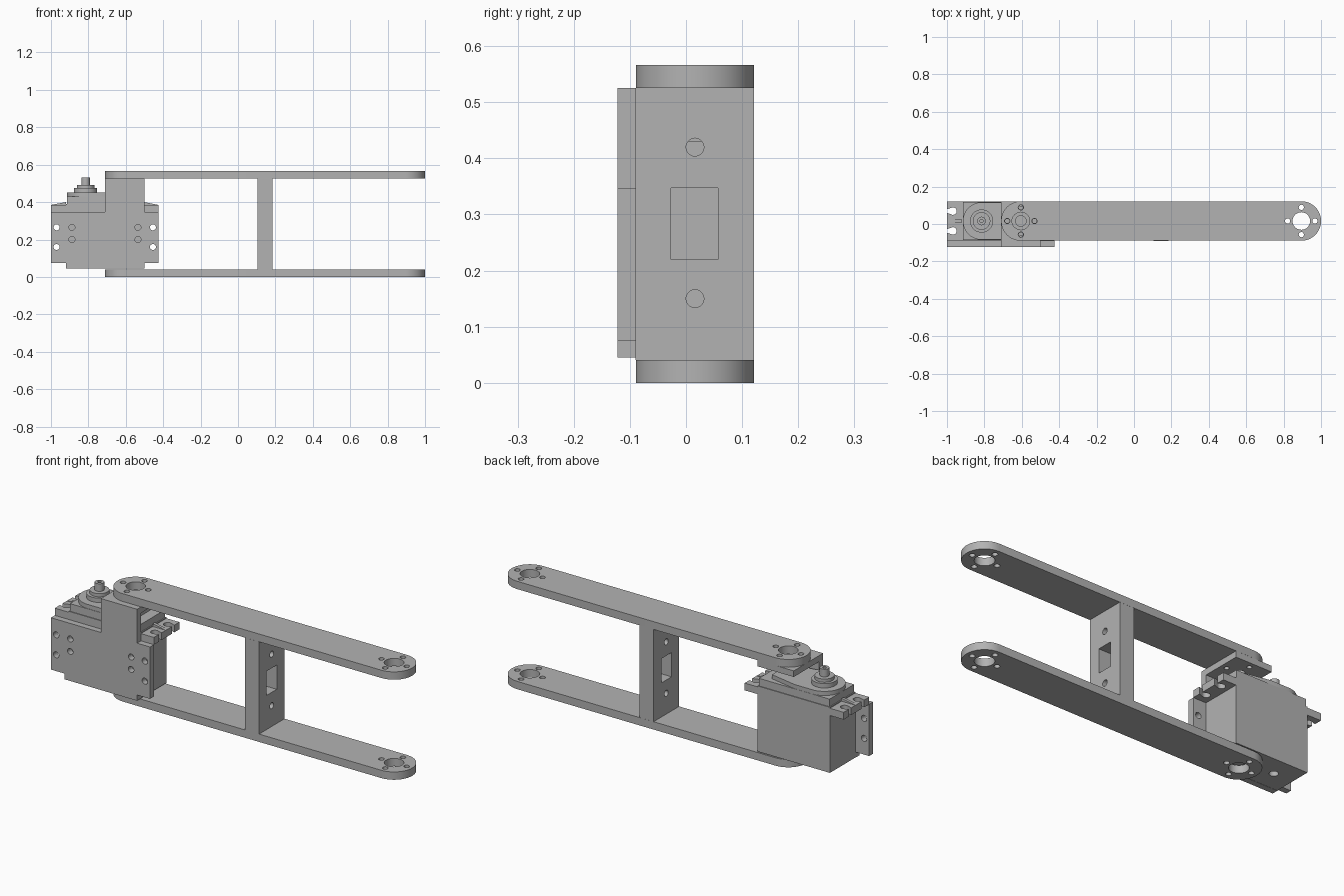
import bpy, bmesh
from math import pi, sin, cos, radians
from mathutils import Matrix

cube = bpy.data.objects.get("Cube")
if cube:
    bpy.data.objects.remove(cube, do_unlink=True)

grey = bpy.data.materials.new("plain_grey")
grey.use_nodes = True
GREY = (0.45, 0.45, 0.45, 1)
grey.diffuse_color = GREY
grey.node_tree.nodes["Principled BSDF"].inputs["Base Color"].default_value = GREY

MID = 0.016            # centre line of the arms and motor in y
FRONT, BACK = -0.09, 0.121
# Plane frames: sketch (u, v) plus extrusion w, mapped to the world axes
TOP = Matrix.Identity(4)
FACE = Matrix(((1, 0, 0, 0), (0, 0, 1, 0), (0, 1, 0, 0), (0, 0, 0, 1)))
SIDE = Matrix(((0, 0, 1, 0), (1, 0, 0, 0), (0, 1, 0, 0), (0, 0, 0, 1)))


def arc(u, v, r, start=0, end=360, n=32):
    last = n if end - start == 360 else n - 1
    return [(u + r * cos(radians(start + (end - start) * i / last)),
             v + r * sin(radians(start + (end - start) * i / last))) for i in range(n)]


def rect(u0, u1, v0, v1):
    return [(u0, v0), (u1, v0), (u1, v1), (u0, v1)]


def finish(name, bm):
    bmesh.ops.recalc_face_normals(bm, faces=bm.faces)
    mesh = bpy.data.meshes.new(name)
    bm.to_mesh(mesh)
    bm.free()
    mesh.materials.append(grey)
    obj = bpy.data.objects.new(name, mesh)
    bpy.context.collection.objects.link(obj)
    bpy.ops.object.select_all(action="DESELECT")
    obj.select_set(True)
    bpy.context.view_layer.objects.active = obj
    bpy.ops.object.shade_smooth_by_angle(angle=radians(30))
    return obj


def panel(name, frame, outline, w0, w1, holes=()):
    """Extrude a filled outline with holes from w0 to w1."""
    curve = bpy.data.curves.new(name + "_sketch", "CURVE")
    curve.dimensions, curve.fill_mode = "2D", "BOTH"
    curve.extrude = (w1 - w0) / 2
    for loop in [outline, *holes]:
        spline = curve.splines.new("POLY")
        spline.points.add(len(loop) - 1)
        for p, (u, v) in zip(spline.points, loop):
            p.co = (u, v, 0, 1)
        spline.use_cyclic_u = True
    sketch = bpy.data.objects.new(name + "_sketch", curve)
    bpy.context.collection.objects.link(sketch)
    bpy.context.view_layer.update()
    evaluated = sketch.evaluated_get(bpy.context.evaluated_depsgraph_get())
    bm = bmesh.new()
    flat = evaluated.to_mesh()
    bm.from_mesh(flat)
    evaluated.to_mesh_clear()
    bpy.data.objects.remove(sketch, do_unlink=True)
    bpy.data.curves.remove(curve)
    bmesh.ops.remove_doubles(bm, verts=bm.verts, dist=0.0001)
    bm.transform(frame @ Matrix.Translation((0, 0, (w0 + w1) / 2)))
    return finish(name, bm)


def bolt_ring(x, centre_r, bolt_r=0.014):
    """Centre hole with four bolt holes around it."""
    return [arc(x, MID, centre_r)] + [
        arc(x + 0.073 * cos(i * pi / 2), MID + 0.073 * sin(i * pi / 2), bolt_r, n=16)
        for i in range(4)]


# Two long arms with rounded ends
R = 0.1055
arm = arc(1 - R, MID, R, -90, 90) + arc(-0.605, MID, R, 90, 270)
for name, z in (("lower_arm", 0), ("upper_arm", 0.525)):
    panel(name, TOP, arm, z, z + 0.041, bolt_ring(1 - R, 0.047) + bolt_ring(-0.605, 0.047))

# Upright web between the arms
panel("cross_web", SIDE, rect(FRONT, BACK, 0.041, 0.525), 0.103, 0.185,
      [rect(-0.027, 0.057, 0.22, 0.347), arc(MID, 0.15, 0.016, n=20), arc(MID, 0.42, 0.016, n=20)])

# Mounting bracket: front plate and top flange
plate = [(-1, 0.075), (-0.92, 0.075), (-0.92, 0.045), (-0.5, 0.045), (-0.5, 0.075),
         (-0.425, 0.075), (-0.425, 0.347), (-0.5, 0.347), (-0.5, 0.525),
         (-0.71, 0.525), (-0.71, 0.347), (-1, 0.347)]
screws = []
for outer, inner in ((-0.97, -0.888), (-0.455, -0.535)):
    screws += [arc(outer, z, 0.016, n=20) for z in (0.16, 0.265)]
    screws += [arc(inner, z, 0.016, n=20) for z in (0.2, 0.265)]
panel("bracket_plate", FACE, plate, -0.122, FRONT, screws)
panel("bracket_flange", TOP, rect(-0.71, -0.5, FRONT, BACK), 0.493, 0.525,
      bolt_ring(-0.605, 0.028, 0.012))

# Motor case in stacked sections, with a pivot hole in the base
case = rect(-0.92, -0.5, FRONT, BACK)
panel("motor_base", TOP, case, 0.046, 0.09, [arc(-0.81, MID, 0.022, n=24)])
panel("motor_case", TOP, case, 0.09, 0.39)
panel("motor_lid", TOP, rect(-0.915, -0.505, FRONT + 0.004, BACK - 0.004), 0.39, 0.43)
gear_cover = arc(-0.815, MID, 0.1, 90, 270) + [(-0.71, MID - 0.1), (-0.56, MID - 0.07),
                                              (-0.56, MID + 0.07), (-0.71, MID + 0.1)]
panel("gear_cover", TOP, gear_cover, 0.43, 0.452)

# Mounting ears with open screw slots and a sloped rib
for side, root, tip in (("right", -0.92, -1), ("left", -0.5, -0.425)):
    s = 1 if tip > root else -1
    ear = [(root, FRONT), (tip, FRONT)]
    for y in (MID - 0.053, MID + 0.053):
        ear.append((tip, y - 0.01))
        ear += [(tip - s * (0.032 + 0.02 * sin(a)), y - 0.02 * cos(a))
                for a in [radians(-30 + 240 * i / 14) for i in range(15)]]
        ear.append((tip, y + 0.01))
    ear += [(tip, BACK), (root, BACK)]
    panel(side + "_ear", TOP, ear, 0.347, 0.385)
    panel(side + "_ear_rib", FACE, [(root, 0.385), (tip, 0.385), (root, 0.4)],
          MID - 0.008, MID + 0.008)

# Output boss and shaft
for name, r, z0, z1 in (("boss_base", 0.062, 0.452, 0.475), ("boss_step", 0.047, 0.475, 0.492)):
    panel(name, TOP, arc(-0.815, MID, r), z0, z1)
panel("output_shaft", TOP, arc(-0.815, MID, 0.023, n=24), 0.492, 0.532,
      [arc(-0.815, MID, 0.009, n=16)])
